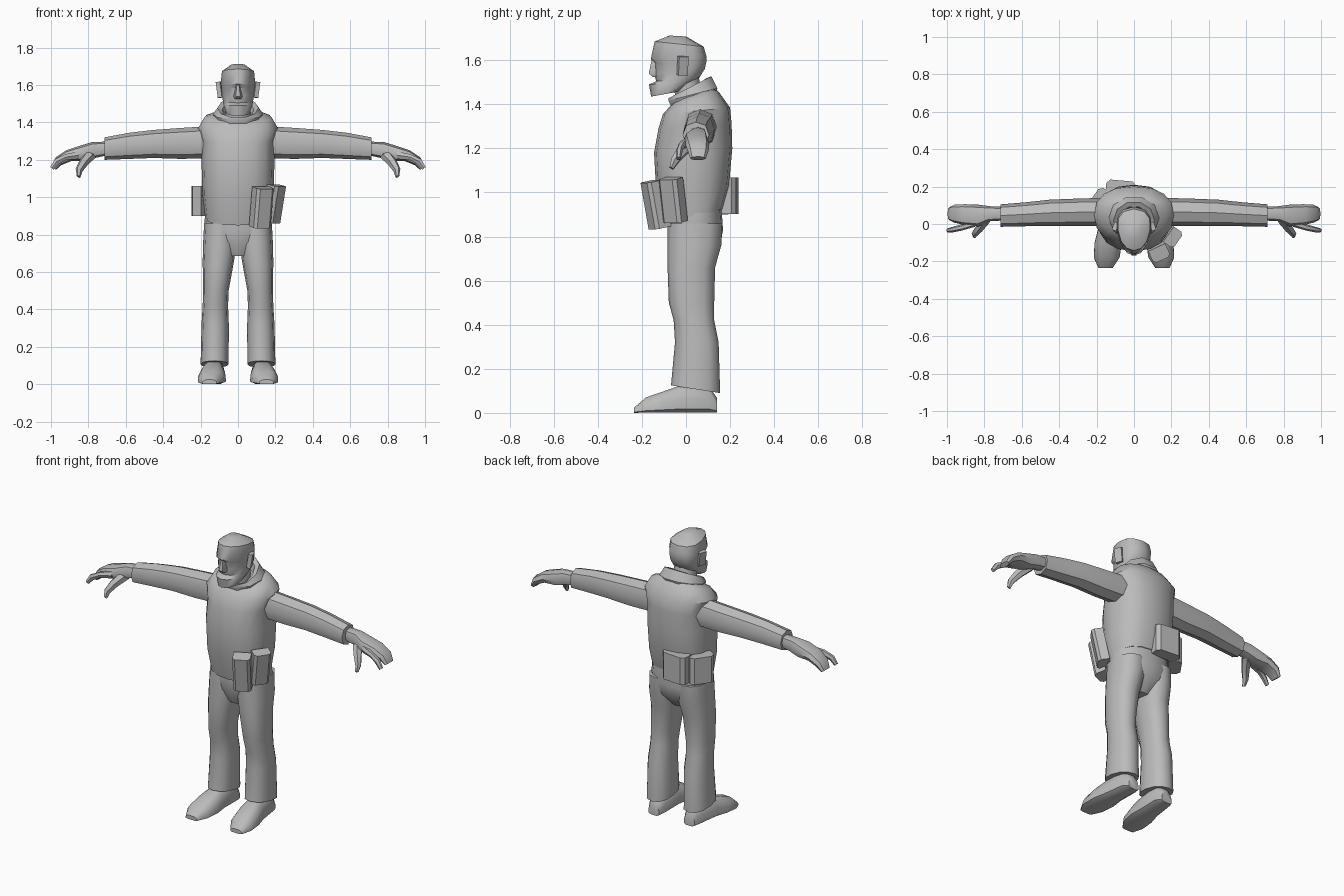
import bpy, bmesh, math
from mathutils import Vector, Matrix, Euler

grey = bpy.data.materials.new("plain grey")
grey.diffuse_color = (0.5, 0.5, 0.5, 1)


def finish(name, bm, mirror=False):
    bmesh.ops.recalc_face_normals(bm, faces=bm.faces)
    me = bpy.data.meshes.new(name)
    bm.to_mesh(me)
    bm.free()
    me.materials.append(grey)
    ob = bpy.data.objects.new(name, me)
    bpy.context.collection.objects.link(ob)
    if mirror:
        ob.modifiers.new("mirror", 'MIRROR').use_mirror_merge = False
    return ob


def loft(name, rings, n=12, p=2.0, k=0.0, mirror=False):
    """Skin rings of (centre, half axis a, half axis b); k widens a towards +b."""
    bm = bmesh.new()
    loops = []
    for c, a, b in rings:
        loop = []
        for i in range(n):
            t = 2 * math.pi * i / n
            u, v = [math.copysign(abs(w) ** (2 / p), w) if abs(w) > 1e-6 else 0
                    for w in (math.cos(t), math.sin(t))]
            loop.append(bm.verts.new(Vector(c) + Vector(a) * u * (1 + k * v) + Vector(b) * v))
        loops.append(loop)
    for l, m in zip(loops, loops[1:]):
        for i in range(n):
            j = (i + 1) % n
            bm.faces.new((l[i], l[j], m[j], m[i]))
    bm.faces.new(loops[0])
    bm.faces.new(loops[-1])
    return finish(name, bm, mirror)


def level(cx, hw, yf, zf, yb, zb):
    """Roughly horizontal ring given by its front and back points."""
    return ((cx, (yf + yb) / 2, (zf + zb) / 2), (hw, 0, 0), (0, (yb - yf) / 2, (zb - zf) / 2))


def across(x, y, z, hy, hz, lean=0.0):
    """Ring facing along x, optionally leaning."""
    return ((x, y, z), (0, hy, 0), (lean, 0, hz))


def box(name, loc, size, rot=(0, 0, 0), bevel=0.0, mirror=False):
    bm = bmesh.new()
    bmesh.ops.create_cube(bm, size=1, matrix=Matrix.Diagonal((*size, 1)))
    if bevel:
        edges = [e for e in bm.edges if abs(e.verts[0].co.z - e.verts[1].co.z) > 0.05
                 and e.verts[0].co.y < 0]
        bmesh.ops.bevel(bm, geom=edges, offset=bevel, segments=1, affect='EDGES')
    m = Matrix.Translation(loc) @ Euler([math.radians(r) for r in rot]).to_matrix().to_4x4()
    bmesh.ops.transform(bm, matrix=m, verts=bm.verts)
    return finish(name, bm, mirror)


# Vest with sloping shoulders
loft("vest", [level(0, *r) for r in (
    (0.175, -0.10, 0.85, 0.165, 0.925),
    (0.19, -0.135, 1.00, 0.195, 1.03),
    (0.195, -0.145, 1.18, 0.21, 1.20),
    (0.195, -0.125, 1.29, 0.207, 1.31),
    (0.213, -0.105, 1.355, 0.20, 1.385),
    (0.18, -0.065, 1.40, 0.15, 1.455),
    (0.11, -0.04, 1.42, 0.12, 1.48))], n=16, p=2.4)

# Folded collar and neck
loft("collar", [level(0, *r) for r in (
    (0.125, -0.06, 1.365, 0.14, 1.45),
    (0.135, -0.085, 1.415, 0.148, 1.475),
    (0.11, -0.085, 1.425, 0.12, 1.53),
    (0.085, -0.06, 1.415, 0.095, 1.52),
    (0.075, -0.04, 1.38, 0.08, 1.45))], n=10, p=2.1)
loft("neck", [level(0, 0.07, -0.04, 1.36, 0.08, 1.42),
              level(0, 0.065, -0.06, 1.49, 0.06, 1.53)], n=10)

# Head with a jutting chin
loft("head", [level(0, *r) for r in (
    (0.062, -0.158, 1.435, -0.02, 1.46),
    (0.078, -0.168, 1.49, 0.04, 1.50),
    (0.08, -0.135, 1.505, 0.06, 1.52),
    (0.088, -0.145, 1.54, 0.085, 1.56),
    (0.088, -0.142, 1.585, 0.092, 1.59),
    (0.092, -0.160, 1.605, 0.092, 1.62),
    (0.086, -0.142, 1.685, 0.08, 1.662),
    (0.035, -0.075, 1.712, 0.0, 1.708))], n=12, p=2.3, k=0.18)
loft("nose", [level(0, *r) for r in (
    (0.02, -0.155, 1.525, -0.10, 1.525),
    (0.024, -0.174, 1.54, -0.10, 1.54),
    (0.012, -0.160, 1.60, -0.10, 1.60))], n=6)
box("ear", (0.095, -0.015, 1.575), (0.024, 0.045, 0.085), (0, 8, 20), mirror=True)

# Sleeves
loft("sleeve", [across(*r) for r in (
    (0.15, 0.065, 1.295, 0.075, 0.085),
    (0.30, 0.063, 1.288, 0.073, 0.083),
    (0.45, 0.060, 1.285, 0.070, 0.075),
    (0.58, 0.052, 1.275, 0.064, 0.070),
    (0.715, 0.045, 1.26, 0.060, 0.060))], n=8, p=2.2, mirror=True)

# Hands
loft("hand", [across(*r) for r in (
    (0.69, 0.055, 1.262, 0.036, 0.036),
    (0.77, 0.055, 1.253, 0.040, 0.042, 0.01),
    (0.83, 0.045, 1.235, 0.058, 0.042, 0.01),
    (0.905, 0.050, 1.222, 0.056, 0.028, 0.015),
    (0.96, 0.055, 1.192, 0.048, 0.020, 0.016),
    (0.985, 0.055, 1.155, 0.036, 0.008, 0.012))], n=8, p=2.5, mirror=True)
loft("index_finger", [across(*r) for r in (
    (0.85, 0.005, 1.225, 0.020, 0.024),
    (0.92, -0.018, 1.215, 0.017, 0.018),
    (0.97, -0.030, 1.190, 0.015, 0.016, 0.01),
    (0.995, -0.034, 1.155, 0.011, 0.008, 0.01))], n=6, mirror=True)
loft("thumb", [((x, y, z), (r, 0, r * 0.4), (0, r, -r * 0.5)) for x, y, z, r in (
    (0.79, 0.03, 1.225, 0.03),
    (0.825, -0.02, 1.185, 0.024),
    (0.85, -0.05, 1.145, 0.018),
    (0.852, -0.066, 1.11, 0.01))], n=6, mirror=True)

# Trousers: hips and two flared legs
loft("hips", [level(0, *r) for r in (
    (0.172, -0.085, 0.95, 0.16, 0.95),
    (0.183, -0.085, 0.83, 0.168, 0.83),
    (0.165, -0.078, 0.76, 0.155, 0.76),
    (0.06, -0.045, 0.685, 0.09, 0.685))], n=16, p=2.3)
loft("trouser_leg", [level(*r) for r in (
    (0.093, 0.088, -0.083, 0.86, 0.165, 0.86),
    (0.097, 0.090, -0.085, 0.74, 0.160, 0.76),
    (0.106, 0.083, -0.083, 0.64, 0.132, 0.66),
    (0.118, 0.068, -0.078, 0.50, 0.128, 0.50),
    (0.121, 0.068, -0.056, 0.42, 0.128, 0.42),
    (0.122, 0.073, -0.050, 0.32, 0.148, 0.32),
    (0.125, 0.075, -0.068, 0.125, 0.155, 0.09))], n=12, p=2.3, mirror=True)

# Shoes, toes turned slightly out
loft("shoe", [((cx, y, top / 2), (hw, 0, 0), (0, 0, top / 2)) for y, cx, hw, top in (
    (0.14, 0.12, 0.035, 0.07),
    (0.10, 0.122, 0.052, 0.13),
    (-0.03, 0.132, 0.060, 0.125),
    (-0.10, 0.138, 0.072, 0.10),
    (-0.18, 0.146, 0.068, 0.072),
    (-0.235, 0.152, 0.038, 0.025))], n=10, p=3.2, k=-0.22, mirror=True)

# Belt pouches: a tilted pair at the front, an upright pair at the back
box("front_pouch", (0.128, -0.140, 0.945), (0.10, 0.075, 0.215), (11, 0, 25), 0.015)
box("side_pouch", (0.195, -0.062, 0.965), (0.10, 0.065, 0.20), (11, 0, 55), 0.015)
box("back_pouch", (-0.07, 0.195, 0.985), (0.16, 0.075, 0.165), (0, 0, 175), 0.02)
box("back_side_pouch", (-0.188, 0.125, 0.98), (0.14, 0.075, 0.16), (0, 0, 235), 0.02)

# Smooth shading with crisp creases
bpy.ops.object.select_all(action='SELECT')
bpy.context.view_layer.objects.active = bpy.context.selected_objects[0]
bpy.ops.object.shade_smooth_by_angle(angle=math.radians(40))
